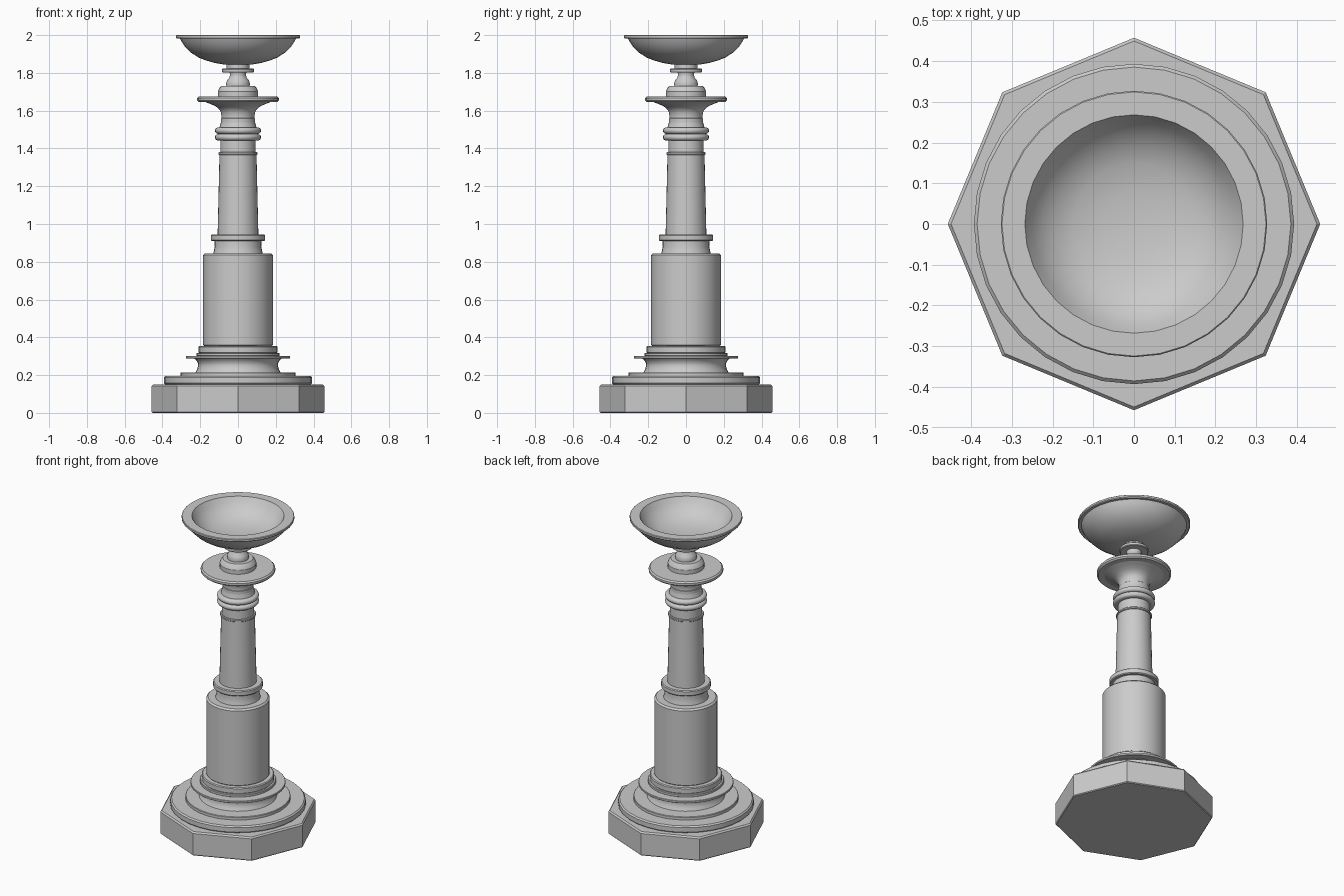
import bpy
import math

if "Cube" in bpy.data.objects:
    bpy.data.objects.remove(bpy.data.objects["Cube"])

stone = bpy.data.materials.new("grey stone")
stone.diffuse_color = (0.6, 0.6, 0.6, 1)
stone.use_nodes = True
stone.node_tree.nodes["Principled BSDF"].inputs["Base Color"].default_value = stone.diffuse_color


def lathe(name, profile, sides=32, angle=35):
    """Spin (radius, height) points about z; a radius of 0 makes a pole."""
    verts, rings, faces = [], [], []
    for r, z in profile:
        if r == 0:
            rings.append([len(verts)] * sides)
            verts.append((0, 0, z))
        else:
            rings.append(list(range(len(verts), len(verts) + sides)))
            for i in range(sides):
                a = 2 * math.pi * i / sides
                verts.append((r * math.cos(a), r * math.sin(a), z))
    for low, high in zip(rings, rings[1:]):
        for i in range(sides):
            j = (i + 1) % sides
            quad = [low[i], low[j], high[j], high[i]]
            faces.append(list(dict.fromkeys(quad)))
    mesh = bpy.data.meshes.new(name)
    mesh.from_pydata(verts, [], faces)
    mesh.materials.append(stone)
    obj = bpy.data.objects.new(name, mesh)
    bpy.context.collection.objects.link(obj)
    bpy.context.view_layer.objects.active = obj
    obj.select_set(True)
    bpy.ops.object.shade_smooth_by_angle(angle=math.radians(angle))
    obj.select_set(False)
    return obj


def disc(name, r, z0, z1, bevel=0.004, top=None):
    """Closed drum with softened rims and an optional different top radius."""
    t = r if top is None else top
    b = bevel
    return lathe(name, [(0, z0), (r - b, z0), (r, z0 + b), (t, z1 - b), (t - b, z1), (0, z1)])


def torus(name, r, tube, z):
    """Rounded moulding whose outermost radius is r."""
    arc = [(r - tube + tube * math.cos(a), z + tube * math.sin(a))
           for a in [math.pi * (k / 8 - 0.5) for k in range(9)]]
    return lathe(name, [(0, z - tube)] + arc + [(0, z + tube)])


# Octagonal foot
lathe("octagonal_base", [(0, 0), (0.452, 0), (0.457, 0.005), (0.457, 0.142),
                         (0.449, 0.151), (0, 0.151)], sides=8, angle=30)

# Stepped plinth
disc("plinth_step", 0.393, 0.15, 0.195, 0.008)
disc("plinth_upper_step", 0.305, 0.19, 0.214, 0.003)
lathe("plinth_scotia", [(0, 0.21), (0.226, 0.213), (0.217, 0.23), (0.211, 0.25),
                        (0.213, 0.265), (0.222, 0.28), (0.235, 0.291), (0, 0.291)])
disc("plinth_flange", 0.276, 0.288, 0.302, 0.002)
disc("drum_lower_collar", 0.221, 0.30, 0.318, 0.003)
disc("drum_collar", 0.21, 0.316, 0.355, 0.005)

# Wide drum and its necking
disc("drum", 0.184, 0.35, 0.845, 0.01)
lathe("drum_neck", [(0, 0.84), (0.132, 0.84), (0.127, 0.86), (0.123, 0.88),
                    (0.124, 0.912), (0, 0.912)])
disc("shaft_base_ring", 0.144, 0.91, 0.945, 0.005)

# Tapered shaft and its rings
disc("shaft", 0.108, 0.94, 1.37, 0.002, top=0.098)
disc("shaft_top_ring", 0.104, 1.366, 1.38, 0.003)
disc("shaft_neck", 0.094, 1.375, 1.56, 0.002, top=0.09)
torus("lower_bead", 0.122, 0.017, 1.459)
torus("upper_bead", 0.122, 0.017, 1.494)

# Flared capital
lathe("capital", [(0, 1.51), (0.098, 1.512), (0.09, 1.54), (0.087, 1.565), (0.09, 1.59),
                  (0.099, 1.607), (0.118, 1.623), (0.15, 1.637), (0.18, 1.648), (0, 1.648)])
disc("capital_plate", 0.216, 1.645, 1.674, 0.008)

# Turned stem under the bowl
disc("stem_foot", 0.106, 1.67, 1.705, 0.004)
lathe("stem_shoulder", [(0, 1.70), (0.106, 1.703), (0.098, 1.72), (0.088, 1.731), (0, 1.731)])
lathe("stem_knob", [(0, 1.728), (0.062, 1.73), (0.063, 1.745), (0.057, 1.762),
                    (0.046, 1.774), (0.042, 1.79), (0.045, 1.805), (0, 1.805)])
disc("stem_disc", 0.084, 1.802, 1.823, 0.004)
disc("stem_top", 0.06, 1.82, 1.85, 0.004)

# Bowl with a flat rim and hollow inside
lathe("bowl", [(0, 1.842), (0.07, 1.844), (0.12, 1.852), (0.17, 1.866), (0.21, 1.882),
               (0.25, 1.908), (0.28, 1.937), (0.298, 1.965), (0.306, 1.981),
               (0.322, 1.981), (0.327, 1.986), (0.327, 1.997), (0.324, 2.0), (0.268, 2.0),
               (0.25, 1.97), (0.225, 1.94), (0.19, 1.915), (0.15, 1.897),
               (0.08, 1.884), (0, 1.88)])
